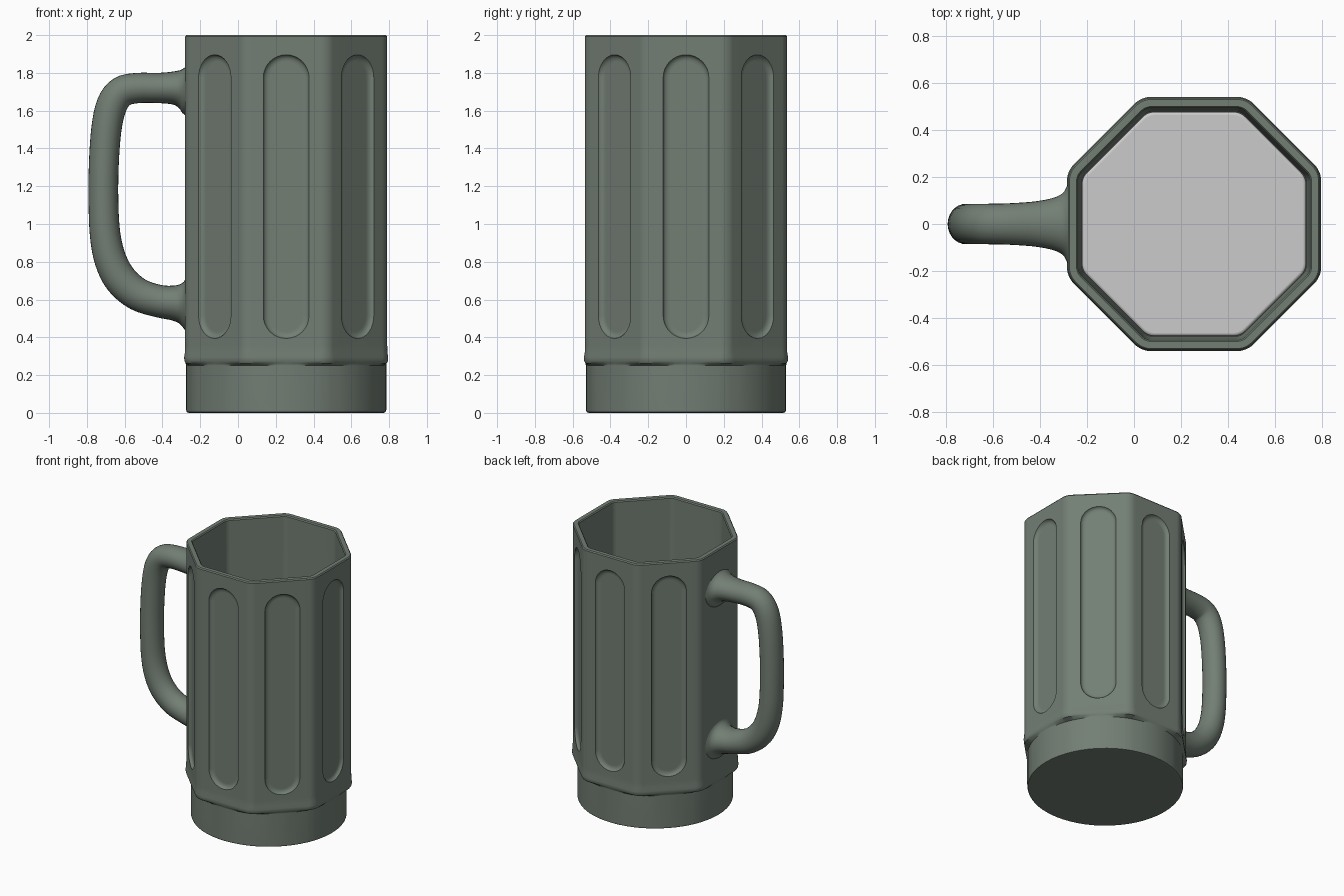
import bpy, bmesh, math
from mathutils import Vector, Matrix

if "Cube" in bpy.data.objects:
    bpy.data.objects.remove(bpy.data.objects["Cube"])

CX = 0.255          # axis of the mug body
STEP = math.pi / 4

green = bpy.data.materials.new("mug_green")
green.diffuse_color = (0.17, 0.21, 0.175, 1)
green.use_nodes = True
green.node_tree.nodes["Principled BSDF"].inputs["Base Color"].default_value = green.diffuse_color


def ring(a, c, z, circle=False):
    """Rounded octagon (apothem a, corner radius c), or its points pushed onto a circle."""
    arcs = []
    for k in range(8):
        phi = (k + 0.5) * STEP
        d = (a - c) / math.cos(STEP / 2)
        mid = Vector((d * math.cos(phi), d * math.sin(phi), 0))
        arcs.append([mid + c * Vector((math.cos(t), math.sin(t), 0))
                     for t in [phi - STEP / 2 + STEP * i / 6 for i in range(7)]])
    pts = []
    for k in range(8):
        end, nxt = arcs[k][-1], arcs[(k + 1) % 8][0]
        pts += arcs[k] + [end.lerp(nxt, i / 6) for i in range(1, 6)]
    if circle:
        pts = [p.normalized() * a for p in pts]
    return [Vector((p.x + CX, p.y, z)) for p in pts]


def loft(bm, rings):
    """Skin a list of equal-length rings and cap both ends."""
    rows = [[bm.verts.new(p) for p in r] for r in rings]
    n = len(rows[0])
    for lo, hi in zip(rows, rows[1:]):
        for i in range(n):
            bm.faces.new((lo[i], lo[(i + 1) % n], hi[(i + 1) % n], hi[i]))
    bm.faces.new(rows[0][::-1])
    bm.faces.new(rows[-1])


def finish(name, bm, mat=None):
    bmesh.ops.recalc_face_normals(bm, faces=bm.faces)
    me = bpy.data.meshes.new(name)
    bm.to_mesh(me)
    bm.free()
    ob = bpy.data.objects.new(name, me)
    bpy.context.collection.objects.link(ob)
    if mat:
        me.materials.append(mat)
    return ob


def smooth(ob, angle=35):
    bpy.ops.object.select_all(action='DESELECT')
    ob.select_set(True)
    bpy.context.view_layer.objects.active = ob
    bpy.ops.object.shade_smooth_by_angle(angle=math.radians(angle))
    wn = ob.modifiers.new("weighted", 'WEIGHTED_NORMAL')
    wn.keep_sharp = True


# Body: round foot, octagonal wall, rim and hollow inside
bm = bmesh.new()
loft(bm, [
    ring(0.515, 0.08, 0.0, True), ring(0.526, 0.08, 0.004, True),
    ring(0.53, 0.08, 0.015, True), ring(0.53, 0.08, 0.25, True),
    ring(0.532, 0.12, 0.262), ring(0.539, 0.11, 0.275),
    ring(0.54, 0.10, 0.295), ring(0.536, 0.09, 0.32), ring(0.535, 0.09, 0.36),
    ring(0.535, 0.09, 1.992), ring(0.529, 0.085, 2.0),
    ring(0.499, 0.06, 2.0), ring(0.493, 0.055, 1.992),
    ring(0.488, 0.055, 0.32), ring(0.478, 0.055, 0.27),
])
body = finish("mug_body", bm, green)

# Seven recessed panels with rounded ends (none behind the handle)
bm = bmesh.new()
for k in range(8):
    if k == 4:
        continue
    rot = Matrix.Translation((CX, 0, 0)) @ Matrix.Rotation(k * STEP, 4, 'Z')
    rows = []
    for r, x in ((0.122, 0.60), (0.122, 0.537), (0.117, 0.526),
                 (0.109, 0.518), (0.097, 0.514), (0.085, 0.513)):
        row = []
        for zc, start in ((1.775, 0), (0.515, math.pi)):
            row += [rot @ Vector((x, r * math.cos(start + math.pi * i / 16),
                                  zc + r * math.sin(start + math.pi * i / 16)))
                    for i in range(17)]
        rows.append(row)
    loft(bm, rows)
cutter = finish("panel_cutter", bm, green)
cutter.hide_render = True
cut = body.modifiers.new("panels", 'BOOLEAN')
cut.operation = 'DIFFERENCE'
cut.solver = 'EXACT'
cut.object = cutter
bpy.context.view_layer.objects.active = body
bpy.ops.object.modifier_apply(modifier=cut.name)
bpy.data.objects.remove(cutter)
smooth(body)

# Grey slab on the inside floor
bm = bmesh.new()
loft(bm, [ring(0.476, 0.07, 0.262), ring(0.476, 0.07, 0.288),
          ring(0.472, 0.07, 0.297), ring(0.462, 0.07, 0.30)])
smooth(finish("inner_floor", bm), 60)

# Handle: x, z, half width in y, half thickness; flared where it meets the wall
path = [(-0.262, 1.715, 0.19, 0.165), (-0.279, 1.715, 0.17, 0.135),
        (-0.30, 1.717, 0.134, 0.106), (-0.34, 1.72, 0.112, 0.088),
        (-0.42, 1.72, 0.096, 0.080), (-0.53, 1.72, 0.088, 0.080),
        (-0.615, 1.70, 0.086, 0.082), (-0.668, 1.63, 0.086, 0.082),
        (-0.697, 1.50, 0.086, 0.080), (-0.711, 1.30, 0.086, 0.079),
        (-0.712, 1.10, 0.086, 0.079), (-0.703, 0.94, 0.086, 0.081),
        (-0.675, 0.81, 0.086, 0.085), (-0.62, 0.705, 0.086, 0.088),
        (-0.53, 0.628, 0.088, 0.087), (-0.42, 0.592, 0.096, 0.086),
        (-0.34, 0.582, 0.112, 0.093), (-0.30, 0.579, 0.134, 0.110),
        (-0.279, 0.578, 0.17, 0.138), (-0.262, 0.578, 0.19, 0.168)]
pts = [Vector(p) for p in path]
samples = []
for i in range(len(pts) - 1):
    p0, p1, p2, p3 = pts[max(i - 1, 0)], pts[i], pts[i + 1], pts[min(i + 2, len(pts) - 1)]
    for s in range(4):
        t = s / 4
        samples.append(0.5 * (2 * p1 + (p2 - p0) * t + (2 * p0 - 5 * p1 + 4 * p2 - p3) * t * t
                              + (3 * p1 - p0 - 3 * p2 + p3) * t ** 3))
samples.append(pts[-1])
rows = []
for i, p in enumerate(samples):
    q = samples[min(i + 1, len(samples) - 1)] - samples[max(i - 1, 0)]
    tx, tz = Vector((q[0], q[1])).normalized()
    rows.append([Vector((p[0] - tz * p[3] * math.sin(a), p[2] * math.cos(a),
                         p[1] + tx * p[3] * math.sin(a)))
                 for a in [2 * math.pi * j / 28 for j in range(28)]])
bm = bmesh.new()
loft(bm, rows)
smooth(finish("handle", bm, green), 60)
